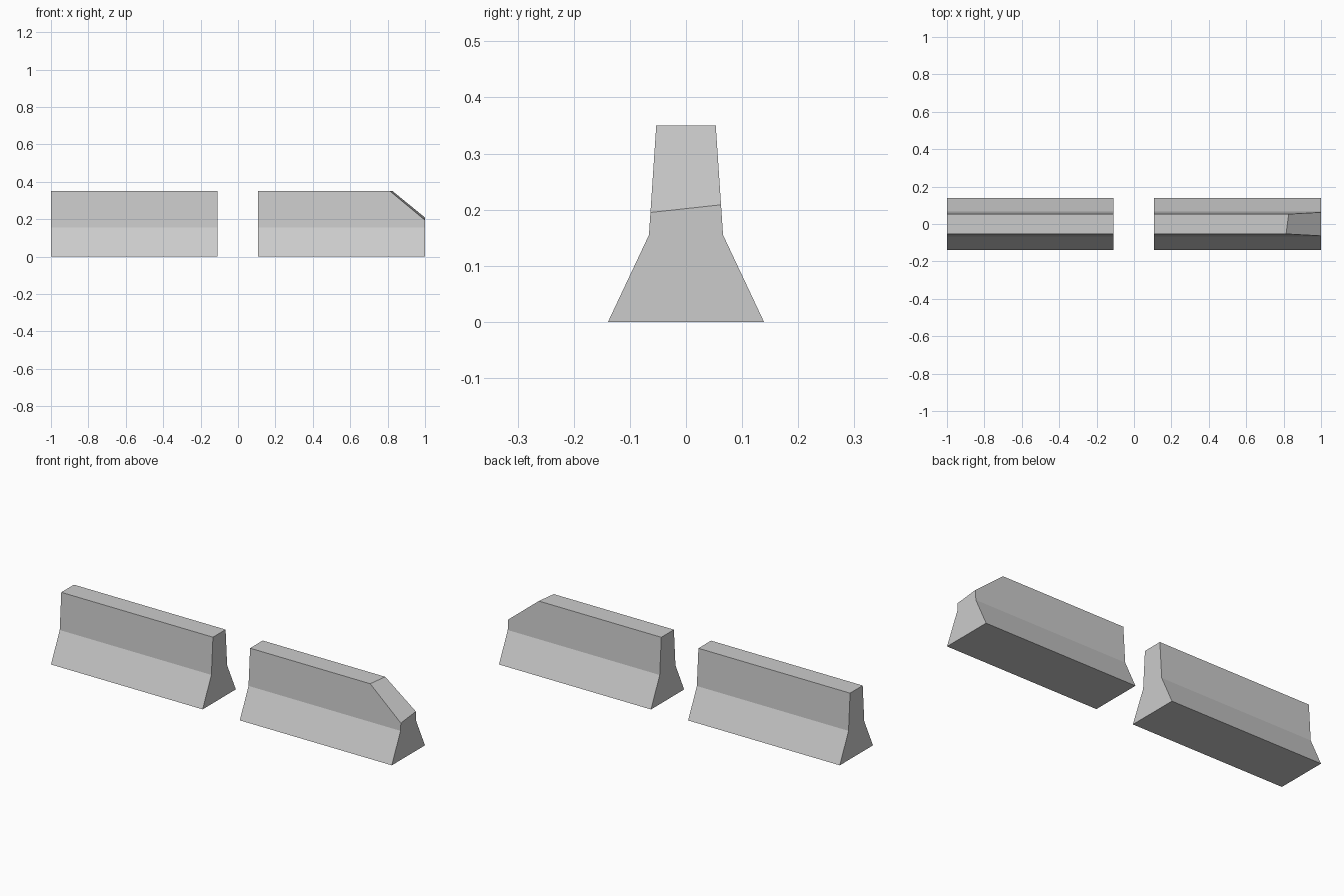
import bpy, bmesh
from mathutils import Vector

if "Cube" in bpy.data.objects:
    bpy.data.objects.remove(bpy.data.objects["Cube"])

# Half of the barrier cross-section (y, z), mirrored to close the profile
HALF = [(0.139, 0.0), (0.066, 0.155), (0.053, 0.35)]
PROFILE = HALF + [(-y, z) for y, z in reversed(HALF)]


def barrier(name, x0, x1, cut=None):
    """Extrude the profile along x; optionally slice off a corner by a plane."""
    bm = bmesh.new()
    face = bm.faces.new([bm.verts.new((x0, y, z)) for y, z in PROFILE])
    ext = bmesh.ops.extrude_face_region(bm, geom=[face], use_keep_orig=True)
    moved = [v for v in ext["geom"] if isinstance(v, bmesh.types.BMVert)]
    bmesh.ops.translate(bm, verts=moved, vec=(x1 - x0, 0, 0))
    bmesh.ops.recalc_face_normals(bm, faces=bm.faces[:])
    if cut:
        a, b, c = (Vector(p) for p in cut)
        normal = (b - a).cross(c - a)
        if normal.z < 0:
            normal.negate()
        res = bmesh.ops.bisect_plane(
            bm, geom=bm.verts[:] + bm.edges[:] + bm.faces[:],
            plane_co=a, plane_no=normal.normalized(), clear_outer=True)
        rim = [e for e in res["geom_cut"] if isinstance(e, bmesh.types.BMEdge)]
        bmesh.ops.contextual_create(bm, geom=rim)
        bmesh.ops.recalc_face_normals(bm, faces=bm.faces[:])
    mesh = bpy.data.meshes.new(name)
    bm.to_mesh(mesh)
    bm.free()
    obj = bpy.data.objects.new(name, mesh)
    bpy.context.collection.objects.link(obj)
    return obj


# Intact barrier on the left
barrier("intact_barrier", -1.0, -0.11)

# Broken barrier on the right, upper end corner sheared off at a slight skew
barrier("broken_barrier", 0.108, 1.0,
        cut=[(0.813, -0.053, 0.35), (0.827, 0.053, 0.35), (1.0, -0.064, 0.195)])
